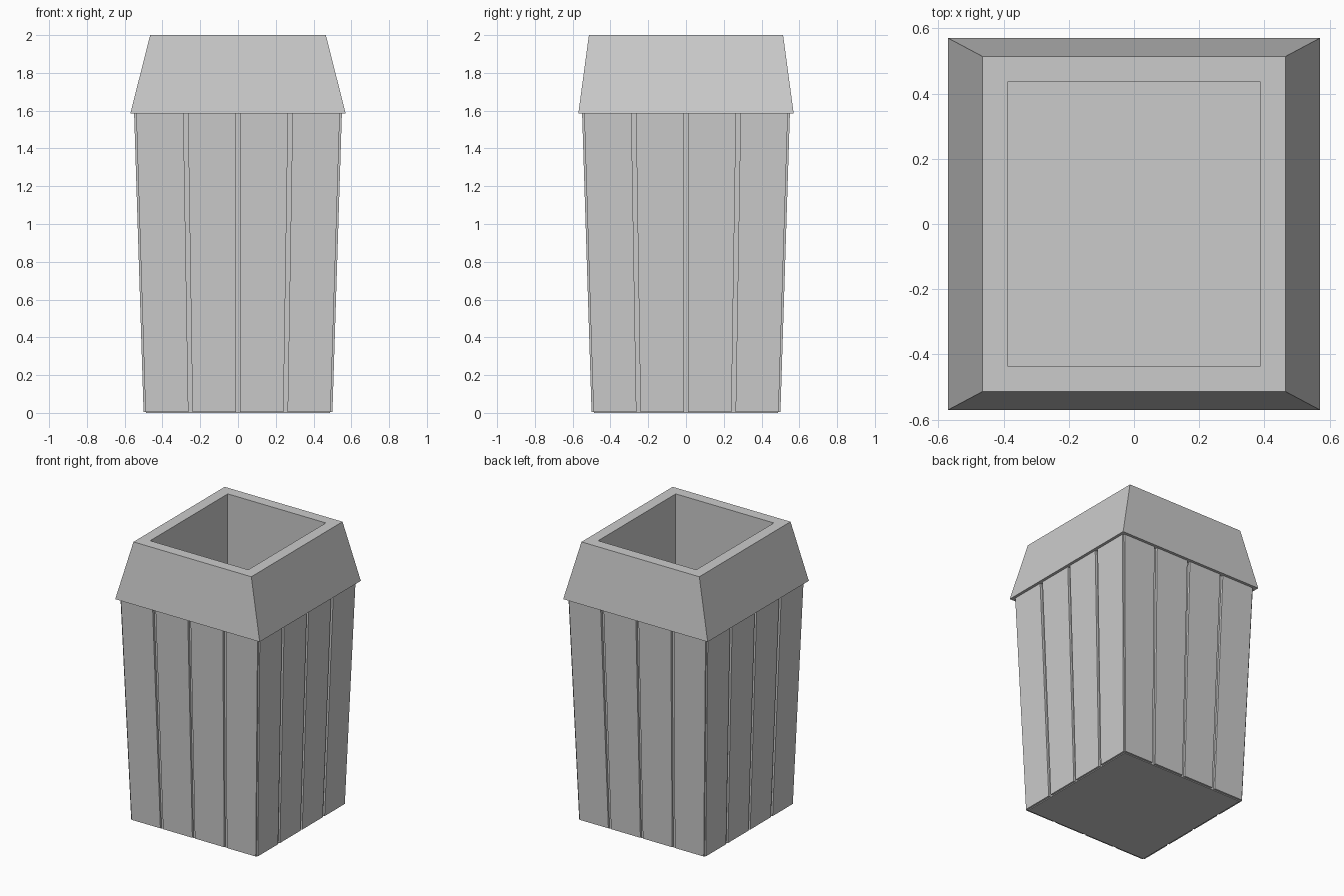
import bpy, bmesh, math
from mathutils import Matrix

cube = bpy.data.objects.get("Cube")
if cube:
    bpy.data.objects.remove(cube)

grey = bpy.data.materials.new("plain grey")
grey.use_nodes = True
colour = (0.6, 0.6, 0.6, 1)
grey.diffuse_color = colour
grey.node_tree.nodes["Principled BSDF"].inputs["Base Color"].default_value = colour

JOIN = 1.585      # height where the lid meets the body
FLOOR = 0.05      # height of the floor inside
HOLE = (0.387, 0.437)


def add_object(name, bm):
    bmesh.ops.recalc_face_normals(bm, faces=bm.faces)
    mesh = bpy.data.meshes.new(name)
    bm.to_mesh(mesh)
    bm.free()
    mesh.materials.append(grey)
    obj = bpy.data.objects.new(name, mesh)
    bpy.context.collection.objects.link(obj)
    return obj


def ring(bm, hx, hy, z):
    return [bm.verts.new((sx * hx, sy * hy, z))
            for sx, sy in ((-1, -1), (1, -1), (1, 1), (-1, 1))]


def loft(name, levels, caps):
    """Join rectangles given as (half x, half y, z); caps closes both ends."""
    bm = bmesh.new()
    rings = [ring(bm, *level) for level in levels]
    for a, b in zip(rings, rings[1:]):
        for i in range(4):
            j = (i + 1) % 4
            bm.faces.new((a[i], a[j], b[j], b[i]))
    if caps:
        bm.faces.new(rings[0])
        bm.faces.new(rings[-1])
    return add_object(name, bm)


# Tapered core with its well, left open under the lid
loft("body_core", [(0.486, 0.486, 0), (0.533, 0.533, JOIN),
                   (*HOLE, JOIN), (*HOLE, FLOOR)], True)

# Sloping lid: underside, outer slope, rim and inner wall
loft("lid", [(*HOLE, JOIN), (0.57, 0.57, JOIN), (0.465, 0.514, 2),
             (*HOLE, 2), (*HOLE, JOIN)], False)

# Four tapered planks on each side, with narrow gaps between
bottom, top = 0.5, 0.55
spans = ((-0.98, -0.525), (-0.482, -0.02), (0.02, 0.482), (0.525, 0.98))
for side, angle in (("front", 0), ("left", 90), ("back", 180), ("right", 270)):
    bm = bmesh.new()
    for start, end in spans:
        loops = []
        for half, z in ((bottom, 0.006), (top, JOIN)):
            loops.append([bm.verts.new((x * half, -y, z)) for x, y in
                          ((start, half), (end, half),
                           (end, half - 0.02), (start, half - 0.02))])
        low, high = loops
        bm.faces.new(low)
        bm.faces.new(high)
        for i in range(4):
            j = (i + 1) % 4
            bm.faces.new((low[i], low[j], high[j], high[i]))
    bmesh.ops.rotate(bm, verts=bm.verts, cent=(0, 0, 0),
                     matrix=Matrix.Rotation(math.radians(angle), 3, "Z"))
    add_object(side + "_planks", bm)
